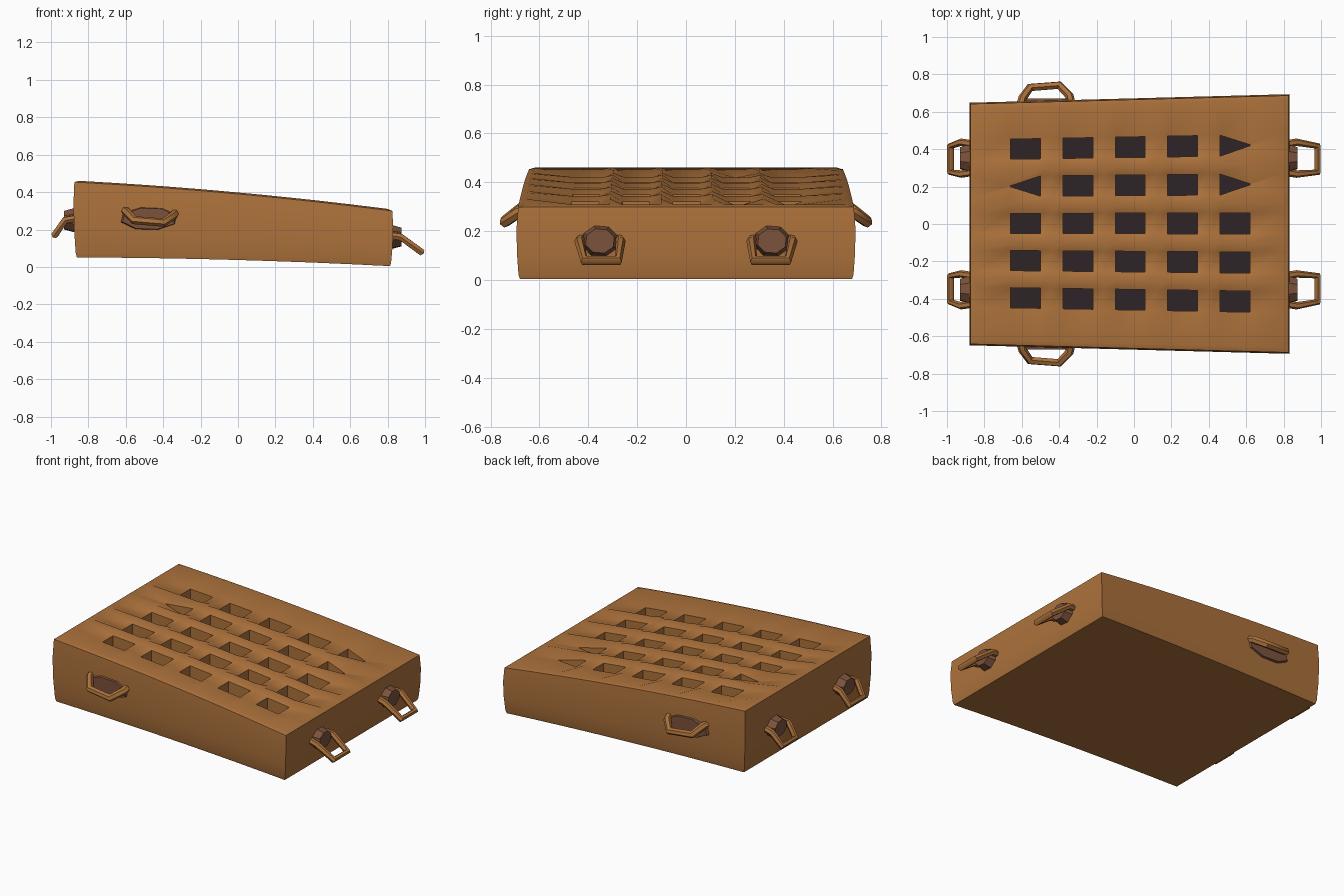
import bpy
import bmesh
import math
from mathutils import Vector

cube = bpy.data.objects.get("Cube")
if cube:
    bpy.data.objects.remove(cube, do_unlink=True)


def material(name, rgb):
    m = bpy.data.materials.new(name)
    m.use_nodes = True
    m.diffuse_color = (*rgb, 1)
    bsdf = next(n for n in m.node_tree.nodes if n.type == 'BSDF_PRINCIPLED')
    bsdf.inputs["Base Color"].default_value = (*rgb, 1)
    return m


LEATHER = material("tan leather", (0.42, 0.17, 0.045))
PATCH = material("worn brown", (0.2, 0.085, 0.045))
DARK = material("dark hollow", (0.028, 0.018, 0.02))


def finish(name, bm, mats, angle=35):
    bmesh.ops.remove_doubles(bm, verts=bm.verts, dist=0.0005)
    bmesh.ops.recalc_face_normals(bm, faces=bm.faces)
    mesh = bpy.data.meshes.new(name)
    bm.to_mesh(mesh)
    bm.free()
    ob = bpy.data.objects.new(name, mesh)
    bpy.context.collection.objects.link(ob)
    for m in mats:
        mesh.materials.append(m)
    bpy.ops.object.select_all(action='DESELECT')
    ob.select_set(True)
    bpy.context.view_layer.objects.active = ob
    bpy.ops.object.shade_smooth_by_angle(angle=math.radians(angle))
    return ob


# Sloping outline of the body
def top_z(x):
    return 0.398 - 0.092 * x - 0.022 * x * x


def bottom_z(x):
    return 0.037 - 0.028 * x - 0.014 * x * x


def widen(x):
    return 1 + 0.04 * x


# Grid lines: edges of the five by five openings, with bar centres between
def lines(low, high, openings):
    out = [low, low + 0.025]
    for k, (a, b) in enumerate(openings):
        if k:
            out.append((a + openings[k - 1][1]) / 2)
        out += [a, b]
    return out + [high - 0.025, high]


cols = [(-0.66 + 0.28 * k, -0.50 + 0.28 * k) for k in range(5)]
rows = [(-0.46 + 0.204 * k, -0.35 + 0.204 * k) for k in range(5)]
xs = lines(-0.875, 0.825, cols)
ys = lines(-0.665, 0.665, rows)
NX, NY = len(xs), len(ys)


def is_open(i):
    # cells between the two edges of one opening
    return i >= 2 and (i - 2) % 3 == 0


def in_grate(i, n):
    return 2 <= i <= n - 3


# Body: woven top, lofted walls and flat base
bm = bmesh.new()
top, base = {}, {}
# corners drawn together: (x line, row) gives a pointed opening
pinched = {(NX - 3, 4), (NX - 3, 3), (2, 3)}
for i, x in enumerate(xs):
    for j, y in enumerate(ys):
        z = top_z(x)
        yy = y
        if in_grate(i, NX) and in_grate(j, NY):
            on_strip = (j - 2) % 3 == 2
            between = (i - 2) % 3 == 2
            if on_strip:
                z -= 0.004 if between else 0.0
            else:
                z -= 0.014 if between else 0.03
            row = (j - 2) // 3
            if (i, row) in pinched and not on_strip:
                yy += (sum(rows[row]) / 2 - y) * 0.95
        rim = 0.008 if i in (0, NX - 1) or j in (0, NY - 1) else 0
        top[i, j] = bm.verts.new((x, yy * widen(x), z - rim))
        base[i, j] = bm.verts.new((x * 0.985, y * widen(x) * 0.99, bottom_z(x)))

holes = []
for i in range(NX - 1):
    for j in range(NY - 1):
        cell = [(i, j), (i + 1, j), (i + 1, j + 1), (i, j + 1)]
        f = bm.faces.new([top[c] for c in cell])
        if is_open(i) and is_open(j) and i < NX - 3 and j < NY - 3:
            holes.append(f)
        bm.faces.new([base[c] for c in reversed(cell)])

loop = [(i, 0) for i in range(NX - 1)] + [(NX - 1, j) for j in range(NY - 1)]
loop += [(i, NY - 1) for i in range(NX - 1, 0, -1)] + [(0, j) for j in range(NY - 1, 0, -1)]
rings = [[base[c] for c in loop]]
for t in (0.06, 0.35, 0.7):
    ring = []
    for c in loop:
        lo, hi = base[c].co, top[c].co
        p = lo.lerp(hi, t)
        swell = 0.004 + 0.006 * math.sin(math.pi * t)
        p.x += swell * ((c[0] == NX - 1) - (c[0] == 0))
        p.y += swell * ((c[1] == NY - 1) - (c[1] == 0))
        ring.append(bm.verts.new(p))
    rings.append(ring)
rings.append([top[c] for c in loop])
for a, b in zip(rings, rings[1:]):
    for k in range(len(loop)):
        n = (k + 1) % len(loop)
        bm.faces.new([a[k], a[n], b[n], b[k]])

# Sink every opening to a dark floor
sunk = bmesh.ops.extrude_discrete_faces(bm, faces=holes)["faces"]
for f in sunk:
    rim = list(f.verts)
    floor = bmesh.ops.extrude_face_region(bm, geom=[f])["geom"]
    for g in floor:
        if isinstance(g, bmesh.types.BMVert):
            g.co.z -= 0.08
        elif isinstance(g, bmesh.types.BMFace):
            g.material_index = 1
    if f.is_valid:
        bm.faces.remove(f)
finish("woven_body", bm, [LEATHER, DARK], 50)


# Rope handle: bent tube through a few points
def handle(name, points, radius):
    curve = bpy.data.curves.new(name, 'CURVE')
    curve.dimensions = '3D'
    curve.bevel_depth = radius
    curve.bevel_resolution = 1
    curve.use_fill_caps = True
    spline = curve.splines.new('POLY')
    spline.points.add(len(points) - 1)
    for p, co in zip(spline.points, points):
        p.co = (*co, 1)
    tmp = bpy.data.objects.new(name, curve)
    bpy.context.collection.objects.link(tmp)
    graph = bpy.context.evaluated_depsgraph_get()
    mesh = bpy.data.meshes.new_from_object(tmp.evaluated_get(graph))
    bpy.data.objects.remove(tmp, do_unlink=True)
    bm = bmesh.new()
    bm.from_mesh(mesh)
    bpy.data.meshes.remove(mesh)
    finish(name, bm, [LEATHER], 50)


# Worn mount behind a handle: tapered many-sided pad
def mount(name, centre, out, along, half_w, half_h, depth, taper):
    bm = bmesh.new()
    up = Vector((0, 0, 1))
    loops = []
    for d, s in ((-0.02, 1), (depth, taper)):
        loops.append([bm.verts.new(centre + out * d
                      + along * math.cos(k * math.pi / 4 + 0.3) * half_w * s
                      + up * math.sin(k * math.pi / 4 + 0.3) * half_h * s) for k in range(8)])
    for k in range(8):
        n = (k + 1) % 8
        bm.faces.new([loops[0][k], loops[0][n], loops[1][n], loops[1][k]])
    for l in loops:
        bm.faces.new(l)
    finish(name, bm, [PATCH], 30)


# Long handles on the front and back walls
for side, word in ((-1, "front"), (1, "back")):
    path = [(-0.605, 0.64, 0.30), (-0.595, 0.675, 0.295), (-0.555, 0.73, 0.25),
            (-0.40, 0.742, 0.237), (-0.345, 0.685, 0.275), (-0.335, 0.64, 0.29)]
    handle(word + "_handle", [(x, side * y, z) for x, y, z in path], 0.023)
    mount(word + "_handle_mount", Vector((-0.475, side * 0.66, 0.258)),
          Vector((0, side, 0)), Vector((1, 0, 0)), 0.165, 0.066, 0.012, 0.9)

# Paired drooping handles on the two end walls
for end, wall, z0, word in ((1, 0.825, 0.16, "left"), (-1, 0.88, 0.25, "right")):
    reach = 0.98 - wall
    for side, spot in ((-1, "front"), (1, "back")):
        mid = side * 0.352
        path = [(-0.075, -0.02, 0.01), (-0.085, 0.045, 0.0), (-0.075, reach, -0.08),
                (0.065, reach, -0.08), (0.085, 0.045, 0.0), (0.075, -0.02, 0.01)]
        handle(word + "_" + spot + "_handle",
               [(end * (wall + o), mid + side * a, z0 + h) for a, o, h in path], 0.02)
        mount(word + "_" + spot + "_handle_mount", Vector((end * wall, mid, z0)),
              Vector((end, 0, 0)), Vector((0, 1, 0)), 0.085, 0.072, 0.05, 0.72)
